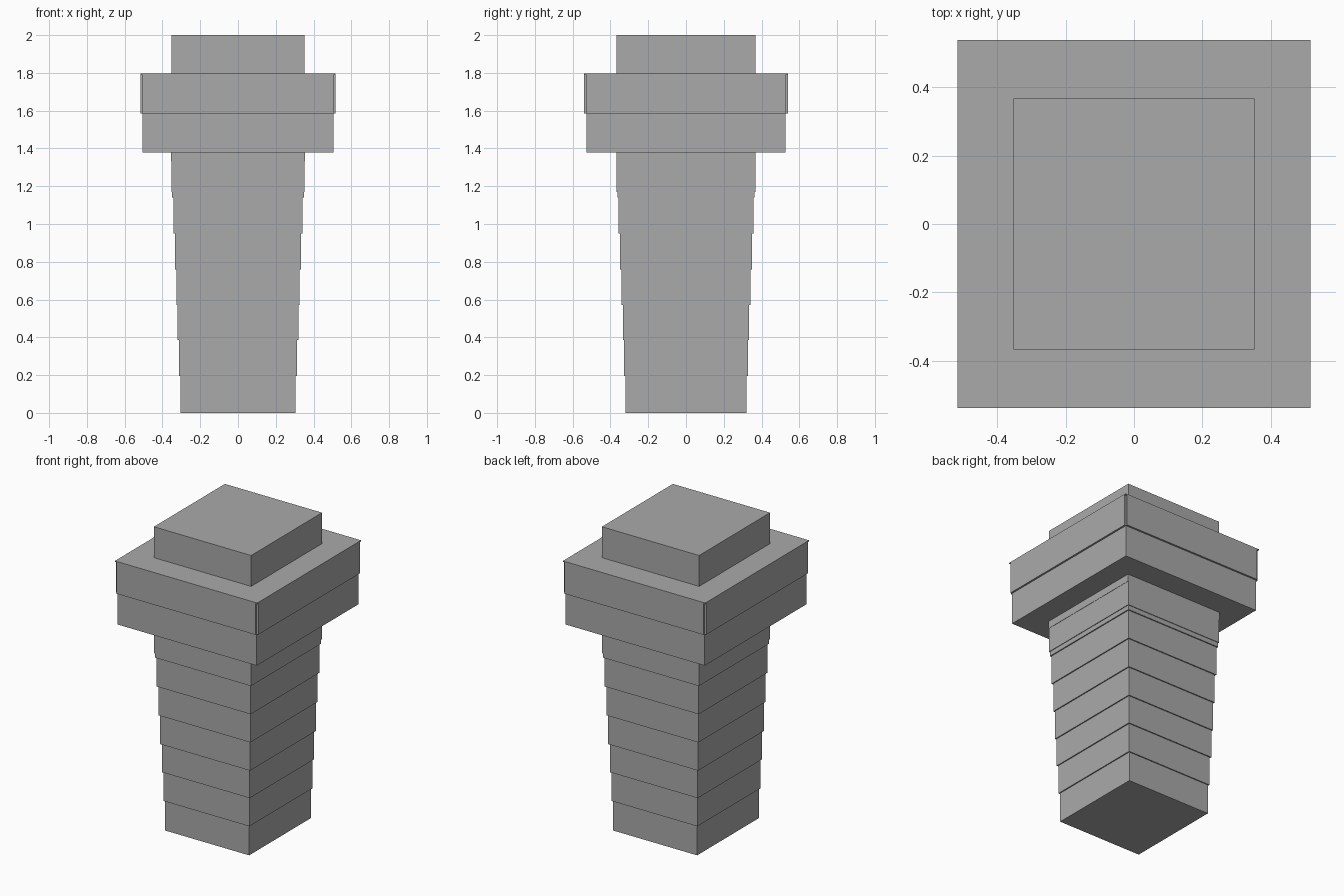
import bpy
import bmesh
from mathutils import Matrix, Vector

if "Cube" in bpy.data.objects:
    bpy.data.objects.remove(bpy.data.objects["Cube"])

stone = bpy.data.materials.new("plain_grey")
stone.diffuse_color = (0.4, 0.4, 0.4, 1.0)
stone.use_nodes = True
stone.node_tree.nodes["Principled BSDF"].inputs["Base Color"].default_value = stone.diffuse_color


def box(name, x0, x1, y0, y1, z0, z1):
    """Axis-aligned box between two corners."""
    bm = bmesh.new()
    size = Vector((x1 - x0, y1 - y0, z1 - z0))
    mid = Vector((x0 + x1, y0 + y1, z0 + z1)) / 2
    bmesh.ops.create_cube(bm, size=1.0,
                          matrix=Matrix.Translation(mid) @ Matrix.Diagonal((*size, 1.0)))
    mesh = bpy.data.meshes.new(name)
    bm.to_mesh(mesh)
    bm.free()
    mesh.materials.append(stone)
    obj = bpy.data.objects.new(name, mesh)
    bpy.context.collection.objects.link(obj)
    return obj


def block(name, hx, hy, z0, z1):
    """Box centred on the vertical axis."""
    return box(name, -hx, hx, -hy, hy, z0, z1)


# Stepped shaft, each course slightly wider than the one below
levels = [0, 0.195, 0.385, 0.57, 0.76, 0.95, 1.14, 1.17]
for i in range(7):
    block(f"shaft_course_{i + 1}", 0.305 + 0.0073 * i, 0.32 + 0.0073 * i,
          levels[i], levels[i + 1])

# Neck with a thin flush band under the collar on both sides
block("neck", 0.353, 0.368, 1.17, 1.38)
for side, s in (("left", -1), ("right", 1)):
    xs = sorted((s * 0.353, s * 0.355))
    box(f"neck_band_{side}", *xs, -0.368, 0.368, 1.33, 1.38)

# Collar: solid lower half, hollow upper half with open corner slits
IX, IY, OX, OY = 0.505, 0.527, 0.517, 0.539
block("collar_base", IX, IY, 1.378, 1.585)
for s, side, end in ((-1, "left", "front"), (1, "right", "back")):
    xs = sorted((s * IX, s * OX))
    ys = sorted((s * IY, s * OY))
    box(f"collar_panel_{side}", *xs, -IY, IY, 1.585, 1.79)
    box(f"collar_panel_{end}", -IX, IX, *ys, 1.585, 1.79)
block("collar_lid", OX, OY, 1.79, 1.797)

# Top block, continuing down inside the collar
block("top_block", 0.353, 0.368, 1.585, 2.0)
